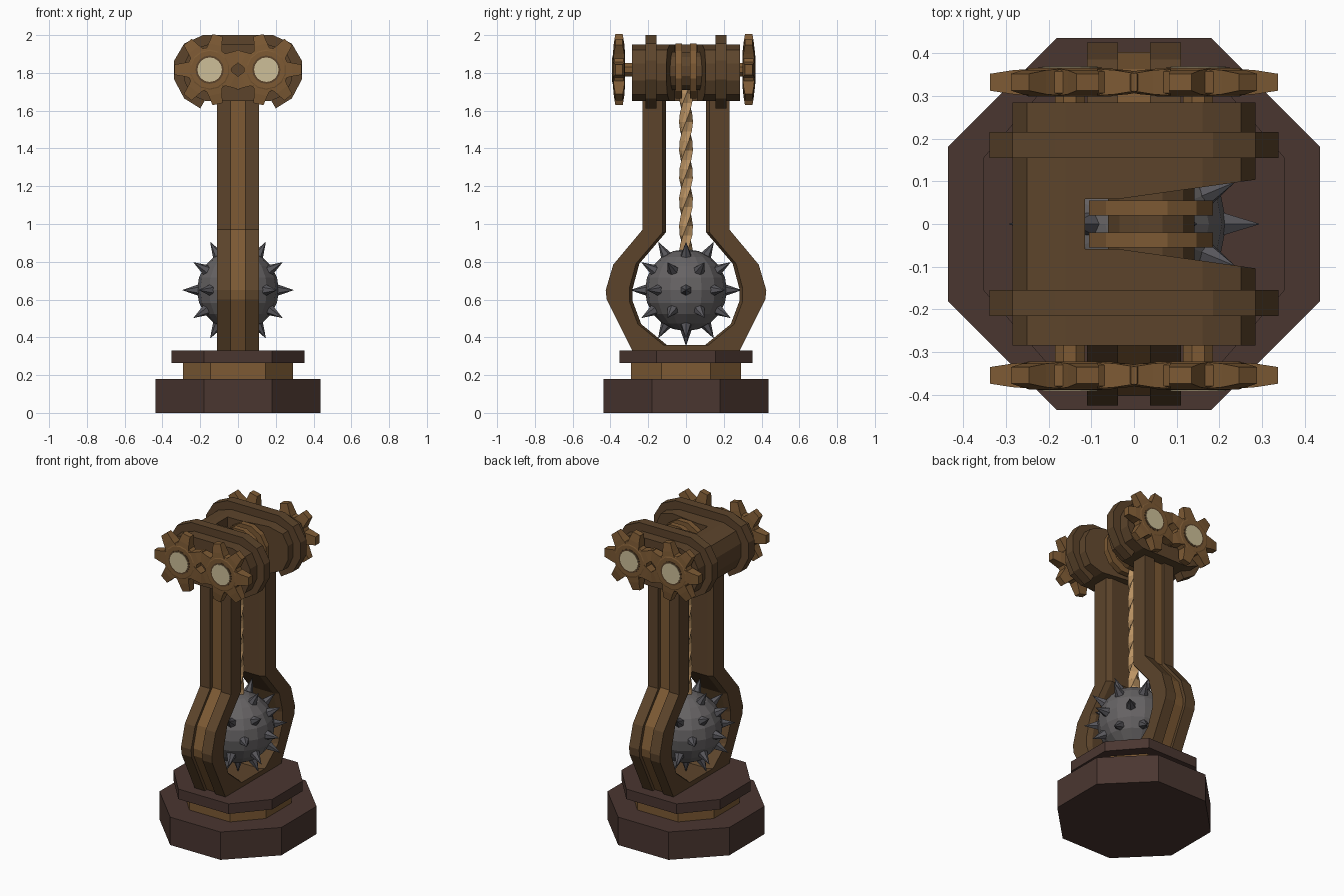
import bpy, bmesh, math
from math import sin, cos, pi, radians
from mathutils import Vector, Matrix

if "Cube" in bpy.data.objects:
    bpy.data.objects.remove(bpy.data.objects["Cube"])


def mat(name, hexa):
    m = bpy.data.materials.new(name)
    c = [int(hexa[i:i + 2], 16) / 255 for i in (0, 2, 4)]
    m.diffuse_color = [((v + 0.055) / 1.055) ** 2.4 if v > 0.04 else v / 12.92 for v in c] + [1]
    m.use_nodes = True
    m.node_tree.nodes["Principled BSDF"].inputs["Base Color"].default_value = m.diffuse_color
    return m


DARK = mat("dark base wood", "4A3630")
BROWN = mat("frame wood", "5C442B")
LIGHT = mat("light wood", "7D5A34")
CREAM = mat("cream cap", "CDBF98")
BALL = mat("ball iron", "666364")
SPIKE = mat("spike iron", "58575C")
ROPE = mat("rope tan", "BC9464")


def finish(name, bm, *mats):
    bmesh.ops.recalc_face_normals(bm, faces=bm.faces)
    me = bpy.data.meshes.new(name)
    bm.to_mesh(me)
    bm.free()
    ob = bpy.data.objects.new(name, me)
    bpy.context.collection.objects.link(ob)
    for m in mats:
        me.materials.append(m)
    return ob


def add_loft(bm, rings):
    """Skin equal-length rings and cap both ends."""
    vs = [[bm.verts.new(p) for p in r] for r in rings]
    n = len(vs[0])
    for a, b in zip(vs, vs[1:]):
        for i in range(n):
            bm.faces.new((a[i], a[(i + 1) % n], b[(i + 1) % n], b[i]))
    bm.faces.new(vs[0])
    bm.faces.new(vs[-1])


def loft(name, rings, *mats):
    bm = bmesh.new()
    add_loft(bm, rings)
    return finish(name, bm, *mats)


def ngon(n, r, cx=0, cz=0, phase=0):
    return [(cx + r * cos(phase + 2 * pi * i / n), cz + r * sin(phase + 2 * pi * i / n)) for i in range(n)]


def prism_y(name, pts, y0, y1, m):
    return loft(name, [[(x, y, z) for x, z in pts] for y in (y0, y1)], m)


# Stepped octagonal base
for name, h, cx, cy, z0, z1, m in [("base", .436, .18, .18, 0, .18, DARK),
                                   ("base_collar", .29, .145, .13, .18, .265, LIGHT),
                                   ("base_top", .353, .18, .155, .265, .33, DARK)]:
    pts = [(cx, -h), (h, -cy), (h, cy), (cx, h), (-cx, h), (-h, cy), (-h, -cy), (-cx, -h)]
    loft(name, [[(x, y, z) for x, y in pts] for z in (z0, z1)], m)

# Bulging uprights: chamfered rails with a recessed light strip between
OUTER = [(.23, 1.7), (.23, .97), (.385, .785), (.425, .65), (.42, .6), (.285, .33)]
INNER = [(0, .33), (0, .36), (.12, .36), (.255, .47), (.30, .59), (.30, .66), (.265, .79), (.125, .955), (.125, 1.7)]


def upright(x, s, inset, recess):
    pts = [(y - recess, z) for y, z in OUTER] + [(max(y - inset, 0), z) for y, z in INNER]
    return [(x, s * y, z) for y, z in pts]


for s, side in ((-1, "front"), (1, "back")):
    for k, hand in ((-1, "left"), (1, "right")):
        loft(f"{side}_{hand}_rail", [upright(k * .038, s, .018, 0), upright(k * .08, s, .018, 0),
                                     upright(k * .11, s, 0, 0)], BROWN)
    strip = loft(f"{side}_strip", [upright(-.04, s, .018, .022), upright(.04, s, .018, .022)], BROWN, LIGHT)
    for f in strip.data.polygons:
        f.material_index = int(f.normal.y * s > .2)

# Head body with a tapering notch open on the right
half = [(.16, 1.95), (.25, 1.92), (.285, 1.85), (.285, 1.76), (.25, 1.685), (.17, 1.65)]
body = prism_y("head_body", half + [(-x, z) for x, z in reversed(half)], -.285, .285, BROWN)
notch = [(.4, .12), (-.04, .058), (-.115, .058), (-.115, -.058), (-.04, -.058), (.4, -.12)]
cutter = loft("notch_cutter", [[(x, y, z) for x, y in notch] for z in (1.5, 2.1)], BROWN)
cutter.hide_render = True
mod = body.modifiers.new("notch", 'BOOLEAN')
mod.operation = 'DIFFERENCE'
mod.solver = 'EXACT'
mod.object = cutter
bpy.context.view_layer.objects.active = body
bpy.ops.object.modifier_apply(modifier=mod.name)
bpy.data.objects.remove(cutter)

# Bands hugging the head, open underneath
half = [(.185, 2.0), (.285, 1.955), (.338, 1.865), (.338, 1.765), (.285, 1.665), (.2, 1.612), (.175, 1.655)]
for s, side in ((-1, "front"), (1, "back")):
    prism_y(f"{side}_band", half + [(-x, z) for x, z in reversed(half)], s * .155, s * .215, BROWN)

# Rope spool
for s, side in ((-1, "front"), (1, "back")):
    prism_y(f"{side}_spool_disc", ngon(12, .15, .04, 1.81, pi / 12), s * .02, s * .055, LIGHT)
prism_y("spool_core", ngon(12, .105, .04, 1.81, pi / 12), -.1, .1, BROWN)


# Gears with tapered teeth, axles and cream caps
def gear(name, cx, cz, y0, y1, phase):
    bm = bmesh.new()
    mid, t = (y0 + y1) / 2, abs(y1 - y0) / 2
    add_loft(bm, [[(x, y, z) for x, z in ngon(14, r, cx, cz, phase + pi / 14)]
                  for y, r in ((mid - t, .1), (mid - t * .75, .12), (mid + t * .75, .12), (mid + t, .1))])
    for i in range(7):
        a = phase + 2 * pi * i / 7
        rings = []
        for r, w, h in ((.09, .046, t * .95), (.135, .036, t * .85), (.187, .027, t * .6)):
            rings.append([(cx + r * cos(a) - u * w * sin(a), mid + v * h, cz + r * sin(a) + u * w * cos(a))
                          for u, v in ((-1, -1), (1, -1), (1, 1), (-1, 1))])
        add_loft(bm, rings)
    return finish(name, bm, LIGHT)


for s, side, y0, y1 in ((-1, "front", -.322, -.387), (1, "back", .299, .365)):
    for k, hand in ((-1, "left"), (1, "right")):
        cx, cz = k * .15, 1.817
        gear(f"{side}_{hand}_gear", cx, cz, y0, y1, pi if k < 0 else 0)
        prism_y(f"{side}_{hand}_axle", ngon(8, .038, cx, cz, pi / 8), s * .27, y0 + s * .01, LIGHT)
        prism_y(f"{side}_{hand}_cap_ring", ngon(16, .075, cx, cz), y1 - s * .01, y1 + s * .002, BROWN)
        prism_y(f"{side}_{hand}_cap", ngon(16, .065, cx, cz), y1 - s * .01, y1 + s * .004, CREAM)

# Twisted rope
rings = []
for i in range(19):
    ring = []
    for j in range(8):
        a, r = pi / 4 * j + radians(32) * i, (.037 if j % 2 == 0 else .026)
        ring.append((r * cos(a), r * sin(a), .84 + .05 * i))
    rings.append(ring)
loft("rope", rings, ROPE)

# Spiked ball
C = Vector((0, 0, .65))
bm = bmesh.new()
bmesh.ops.create_uvsphere(bm, u_segments=16, v_segments=10, radius=.217, matrix=Matrix.Translation(C))
finish("ball", bm, BALL)
bm = bmesh.new()
for lat, count, start in ((-90, 1, 0), (-60, 4, 0), (-30, 8, 22.5), (0, 8, 0), (30, 8, 22.5), (60, 4, 0)):
    for i in range(count):
        la, lo = radians(lat), radians(start + 360 * i / count)
        d = Vector((cos(la) * cos(lo), cos(la) * sin(lo), sin(la)))
        M = Matrix.Translation(C + d * .243) @ d.to_track_quat('Z', 'Y').to_matrix().to_4x4()
        bmesh.ops.create_cone(bm, cap_ends=True, segments=6, radius1=.036, radius2=.001, depth=.1, matrix=M)
finish("ball_spikes", bm, SPIKE)
